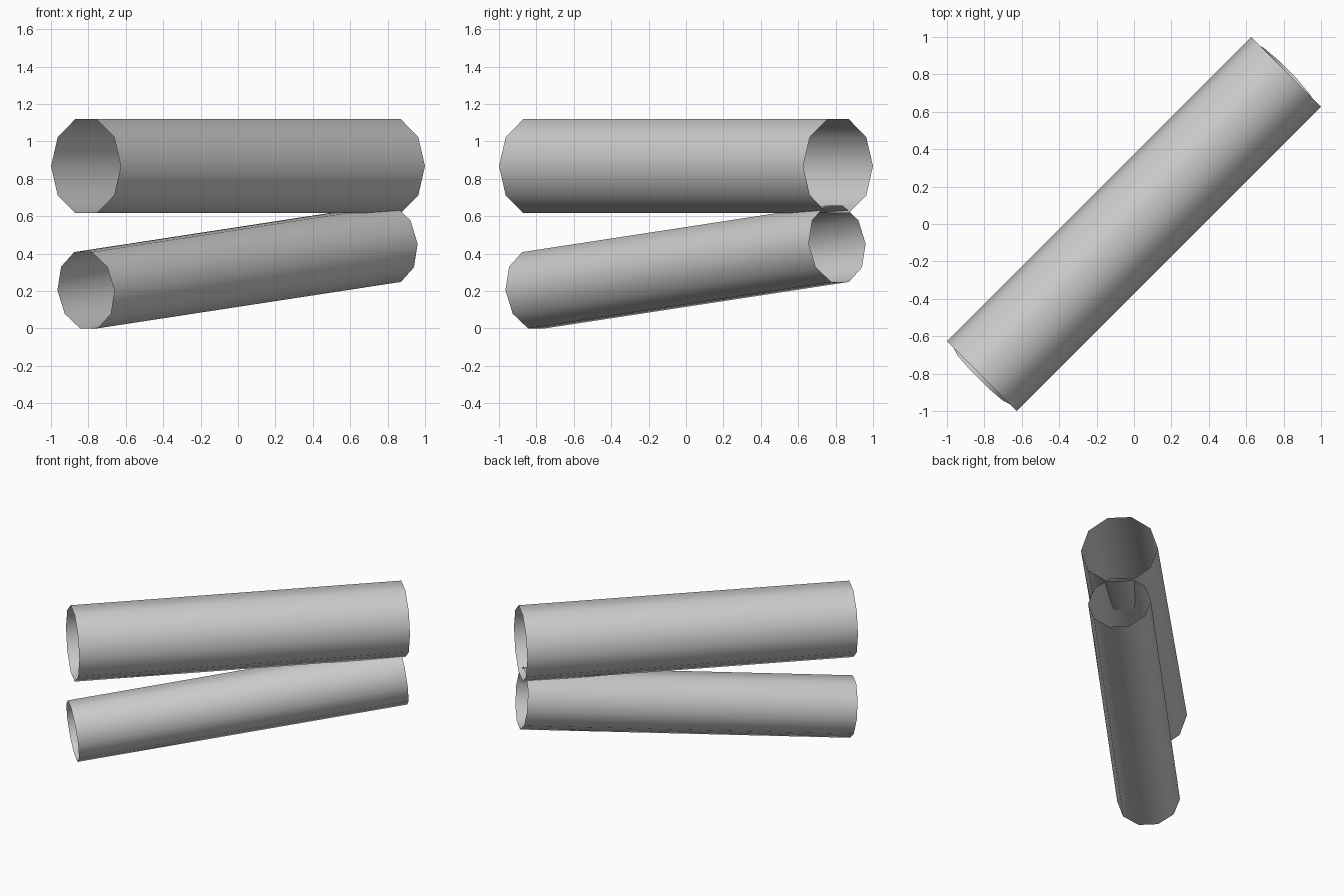
import bpy
import math
from mathutils import Vector

if "Cube" in bpy.data.objects:
    bpy.data.objects.remove(bpy.data.objects["Cube"])

grey = bpy.data.materials.new("plain grey")
grey.diffuse_color = (0.6, 0.6, 0.6, 1)
grey.use_nodes = True
grey.node_tree.nodes["Principled BSDF"].inputs["Base Color"].default_value = grey.diffuse_color


def open_tube(name, start, end, radius, sides=10):
    """Open-ended ten-sided tube between two points, one corner level sideways."""
    start, end = Vector(start), Vector(end)
    axis = (end - start).normalized()
    side = axis.cross(Vector((0, 0, 1))).normalized()
    up = side.cross(axis)
    verts = []
    for centre in (start, end):
        for i in range(sides):
            a = 2 * math.pi * i / sides
            verts.append(centre + radius * (math.cos(a) * side + math.sin(a) * up))
    faces = []
    for i in range(sides):
        j = (i + 1) % sides
        faces.append((i, i + sides, j + sides, j))
    mesh = bpy.data.meshes.new(name)
    mesh.from_pydata(verts, [], faces)
    # normals point outwards
    mid = (start + end) / 2
    poly = mesh.polygons[0]
    if poly.normal.dot(poly.center - mid) < 0:
        mesh.flip_normals()
    mesh.shade_smooth()
    mesh.materials.append(grey)
    obj = bpy.data.objects.new(name, mesh)
    bpy.context.collection.objects.link(obj)
    return obj


# level wide tube on top, sloping narrower tube below
open_tube("upper_tube", (-0.813, -0.813, 0.867), (0.813, 0.813, 0.867), 0.264)
open_tube("lower_tube", (-0.813, -0.813, 0.204), (0.808, 0.808, 0.452), 0.2155)
